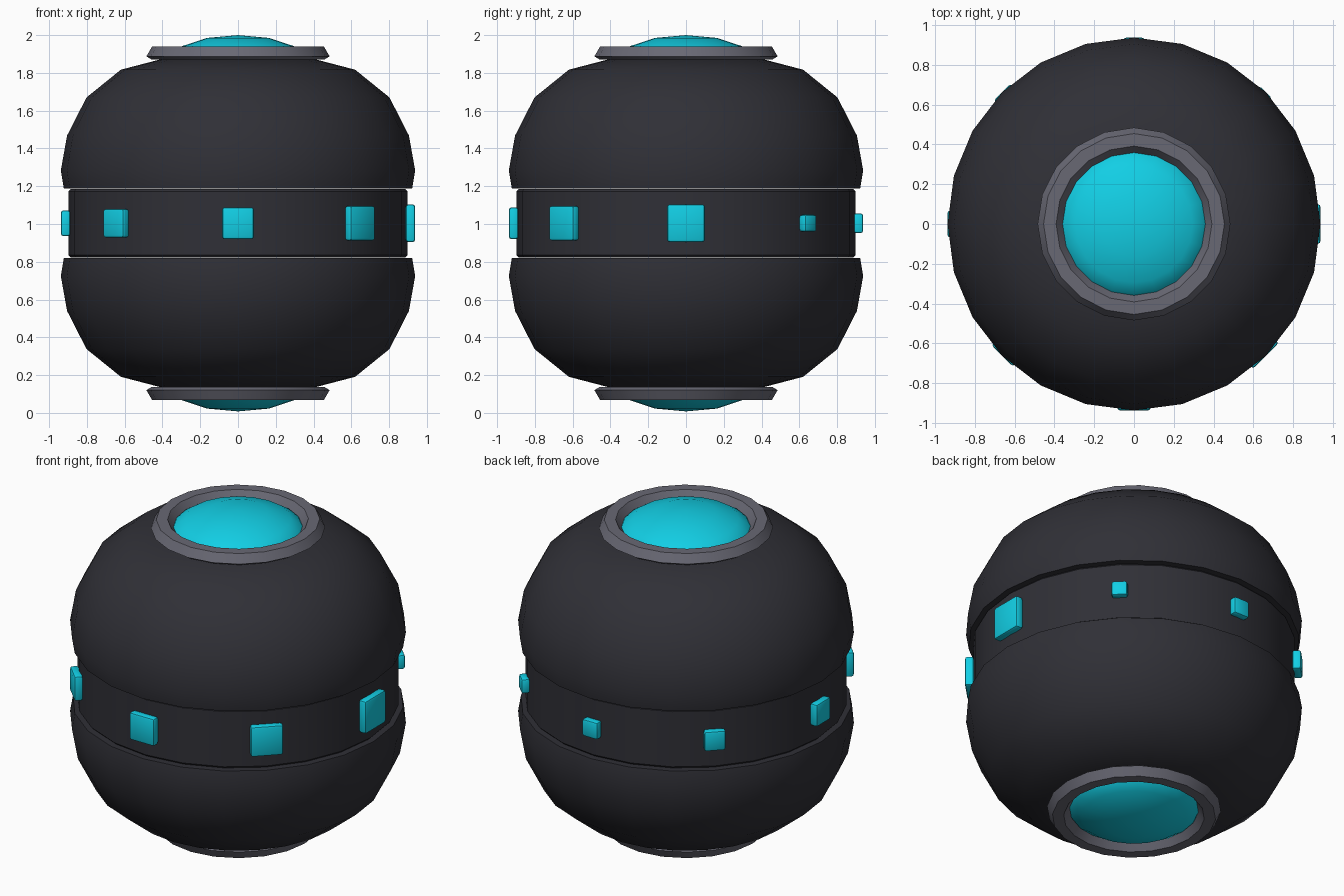
import bpy, bmesh, math

if "Cube" in bpy.data.objects:
    bpy.data.objects.remove(bpy.data.objects["Cube"])

MID = 1.004  # height of the symmetry plane


def material(name, rgb):
    m = bpy.data.materials.new(name)
    m.diffuse_color = (*rgb, 1)
    m.use_nodes = True
    m.node_tree.nodes["Principled BSDF"].inputs["Base Color"].default_value = m.diffuse_color
    return m


dark = material("charcoal", (0.029, 0.029, 0.037))
grey = material("grey metal", (0.14, 0.14, 0.175))
teal = material("bright cyan", (0.006, 0.62, 0.78))


def finish(bm, name, mat, angle):
    bmesh.ops.recalc_face_normals(bm, faces=bm.faces)
    me = bpy.data.meshes.new(name)
    bm.to_mesh(me)
    bm.free()
    me.materials.append(mat)
    ob = bpy.data.objects.new(name, me)
    bpy.context.collection.objects.link(ob)
    bpy.context.view_layer.objects.active = ob
    ob.select_set(True)
    bpy.ops.object.shade_smooth_by_angle(angle=math.radians(angle))
    ob.select_set(False)
    return ob


def lathe(name, profile, sides, mat, angle=30, flip=False, closed=True):
    """Spin (radius, z) points around z; flip mirrors about the middle plane."""
    bm = bmesh.new()
    rings = []
    for r, z in profile:
        z = 2 * MID - z if flip else z
        if r == 0:
            rings.append([bm.verts.new((0, 0, z))] * sides)
        else:
            rings.append([bm.verts.new((r * math.cos(2 * math.pi * i / sides),
                                        r * math.sin(2 * math.pi * i / sides), z))
                          for i in range(sides)])
    pairs = list(zip(rings, rings[1:]))
    if closed:
        pairs.append((rings[-1], rings[0]))
    for a, b in pairs:
        for i in range(sides):
            j = (i + 1) % sides
            quad = list(dict.fromkeys((a[i], a[j], b[j], b[i])))
            if len(quad) > 2:
                bm.faces.new(quad)
    return finish(bm, name, mat, angle)


shell = [(0.86, 1.188), (0.922, 1.188), (0.938, 1.283), (0.905, 1.468),
         (0.802, 1.67), (0.62, 1.817), (0.413, 1.871), (0.33, 1.871)]
collar = [(0.345, 1.872), (0.46, 1.872), (0.485, 1.888), (0.455, 1.939),
          (0.392, 1.939), (0.36, 1.895)]
lens = [(0.365, 1.885), (0.352, 1.905), (0.295, 1.942), (0.165, 1.985), (0, 2.0)]

# Matching upper and lower halves
for side, flip in (("upper", False), ("lower", True)):
    lathe(side + "_shell", shell, 24, dark, 35, flip, closed=False)
    lathe(side + "_collar", collar, 20, grey, 25, flip)
    lathe(side + "_lens", lens, 20, teal, 40, flip, closed=False)

# Recessed belt between the shells
lathe("belt", [(0.86, 0.822), (0.885, 0.822), (0.898, 0.835),
               (0.898, 1.173), (0.885, 1.186), (0.86, 1.186)], 24, dark, 35)

# Square lights around the belt, growing step by step
for k in range(1, 9):
    size = 0.09 + 0.11 * (k - 1) / 7
    bm = bmesh.new()
    bmesh.ops.create_cube(bm, size=1)
    bmesh.ops.scale(bm, vec=(0.05, size, size), verts=bm.verts)
    bmesh.ops.bevel(bm, geom=bm.edges[:], offset=0.014, segments=2,
                    profile=0.5, affect='EDGES')
    ob = finish(bm, "belt_light_%d" % k, teal, 30)
    a = k * math.pi / 4
    ob.location = (0.913 * math.cos(a), 0.913 * math.sin(a), MID)
    ob.rotation_euler.z = a
